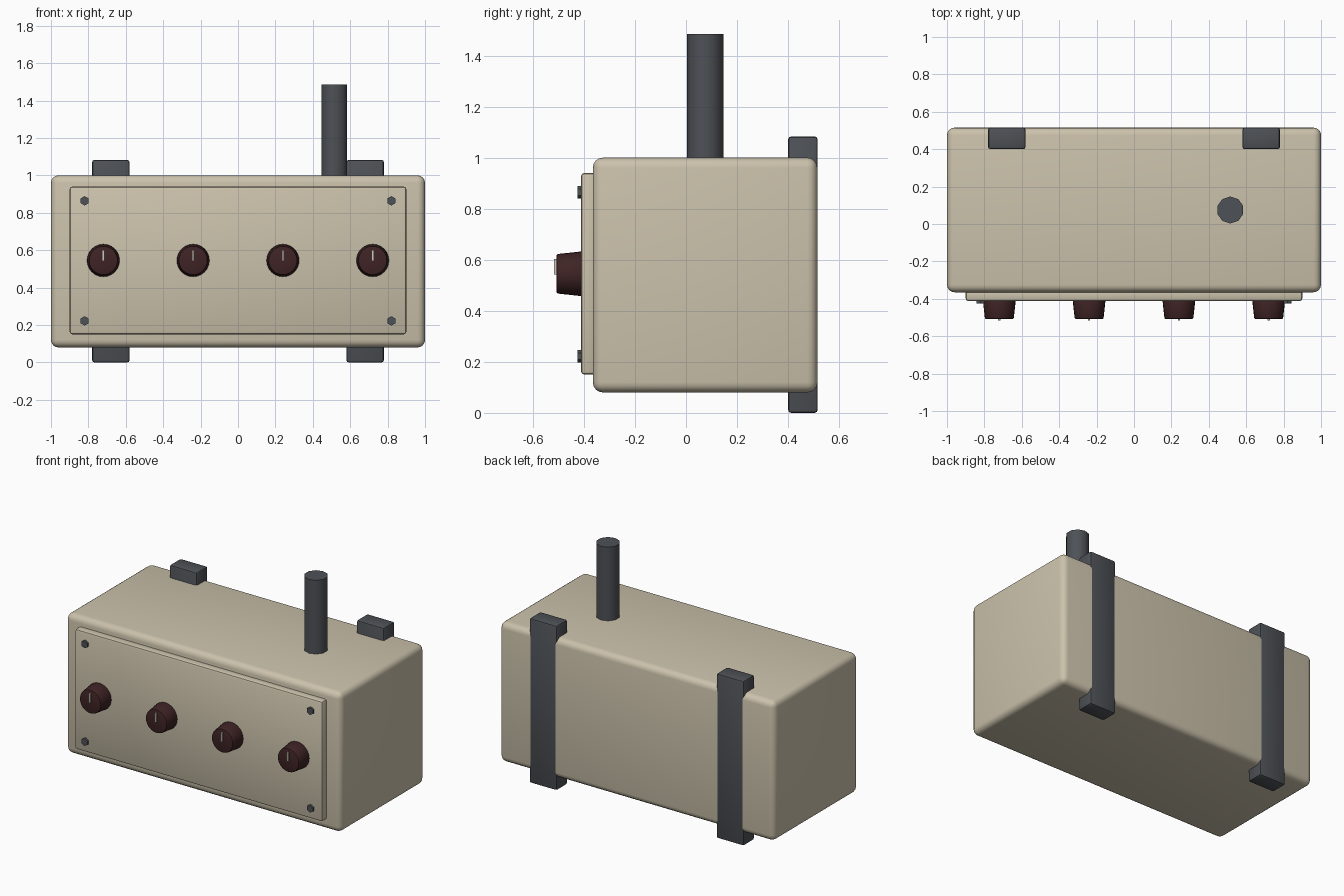
import bpy
from math import radians

cube = bpy.data.objects.get("Cube")
if cube:
    bpy.data.objects.remove(cube, do_unlink=True)


def material(name, rgb):
    mat = bpy.data.materials.new(name)
    mat.use_nodes = True
    mat.diffuse_color = (*rgb, 1)
    mat.node_tree.nodes["Principled BSDF"].inputs["Base Color"].default_value = (*rgb, 1)
    return mat


beige = material("beige paint", (0.60, 0.54, 0.41))
slate = material("dark slate", (0.075, 0.082, 0.092))
maroon = material("dark maroon", (0.05, 0.017, 0.018))
ivory = material("pointer ivory", (0.62, 0.57, 0.50))


def finish(name, mat, bevel, segments):
    obj = bpy.context.object
    obj.name = name
    obj.data.materials.append(mat)
    if bevel:
        mod = obj.modifiers.new("rounded edges", "BEVEL")
        mod.width, mod.segments = bevel, segments
        mod.limit_method = "ANGLE"
        mod.angle_limit = radians(50)
        bpy.ops.object.modifier_apply(modifier=mod.name)
    bpy.ops.object.shade_smooth_by_angle(angle=radians(40))
    return obj


def box(name, low, high, mat, bevel=0, segments=2):
    """Box between two opposite corners."""
    centre = [(a + b) / 2 for a, b in zip(low, high)]
    bpy.ops.mesh.primitive_cube_add(size=1, location=centre)
    bpy.context.object.scale = [b - a for a, b in zip(low, high)]
    bpy.ops.object.transform_apply(location=False, rotation=False)
    return finish(name, mat, bevel, segments)


def round_part(name, base, length, r1, r2, sides, mat, forward=False, bevel=0):
    """Tapered cylinder going up from its base, or towards the front."""
    x, y, z = base
    centre = (x, y - length / 2, z) if forward else (x, y, z + length / 2)
    bpy.ops.mesh.primitive_cone_add(vertices=sides, radius1=r1, radius2=r2, depth=length,
                                    location=centre, rotation=(radians(90) if forward else 0, 0, 0))
    return finish(name, mat, bevel, 2)


# Housing and raised control panel
box("housing", (-1, -0.365, 0.08), (1, 0.515, 1), beige, 0.04, 4)
box("front_panel", (-0.9, -0.412, 0.15), (0.9, -0.35, 0.94), beige, 0.014)

# Mounting straps down the back
for side, x in (("left", 0.68), ("right", -0.68)):
    box(side + "_mounting_strap", (x - 0.1, 0.4, 0), (x + 0.1, 0.516, 1.083), slate, 0.012)

# Antenna
round_part("antenna", (0.515, 0.075, 0.97), 0.515, 0.072, 0.072, 10, slate)

# Knobs with pointers
for i in range(4):
    x = -0.72 + 0.48 * i
    round_part(f"knob_{i + 1}", (x, -0.405, 0.545), 0.102, 0.088, 0.077, 24, maroon, True, 0.005)
    box(f"knob_pointer_{i + 1}", (x - 0.006, -0.517, 0.542), (x + 0.006, -0.5, 0.602), ivory)

# Panel screws
for side, x in (("left", 0.82), ("right", -0.82)):
    for level, z in (("lower", 0.222), ("upper", 0.864)):
        round_part(f"{level}_{side}_screw", (x, -0.4, z), 0.025, 0.025, 0.025, 6, slate, True)
